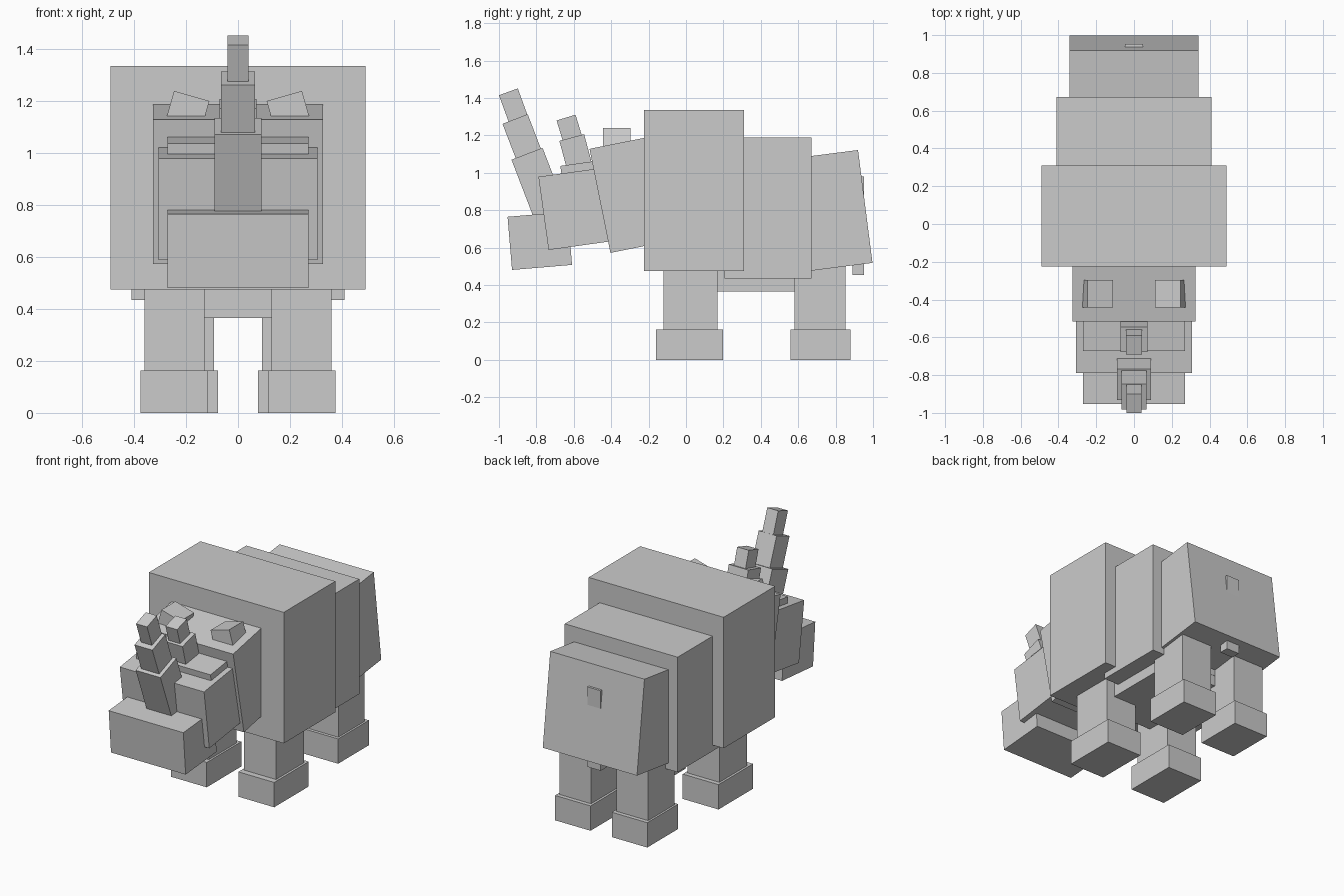
import bpy, math
from mathutils import Matrix, Vector

cube = bpy.data.objects.get("Cube")
if cube:
    bpy.data.objects.remove(cube, do_unlink=True)

grey = bpy.data.materials.new("plain_grey")
grey.use_nodes = True
grey.diffuse_color = (0.6, 0.6, 0.6, 1)
grey.node_tree.nodes["Principled BSDF"].inputs["Base Color"].default_value = (0.6, 0.6, 0.6, 1)


def block(name, centre, size, rot=(0, 0, 0)):
    """Box with its size baked into the mesh."""
    bpy.ops.mesh.primitive_cube_add(size=1, location=centre, rotation=rot)
    ob = bpy.context.object
    ob.name = name
    ob.data.transform(Matrix.Diagonal(Vector((*size, 1))))
    ob.data.materials.append(grey)
    return ob


def span(name, x, y, z):
    """Upright box given by its x, y and z ranges."""
    ranges = (x, y, z)
    return block(name, [(a + b) / 2 for a, b in ranges], [b - a for a, b in ranges])


def tilted(name, half_width, y, z, length, height, degrees):
    """Box pitched about x, placed by its upper front edge."""
    a = math.radians(degrees)
    c, s = math.cos(a), math.sin(a)
    centre = (0, y + c * length / 2 + s * height / 2, z + s * length / 2 - c * height / 2)
    return block(name, centre, (2 * half_width, length, height), (a, 0, 0))


# Body
span("torso", (-0.49, 0.49), (-0.225, 0.31), (0.475, 1.335))
span("rear_body", (-0.41, 0.41), (0.205, 0.672), (0.435, 1.19))
span("belly", (-0.3, 0.3), (0.0, 0.67), (0.365, 0.6))
tilted("rump", 0.342, 0.523, 1.071, 0.40, 0.608, 7.3)
span("tail", (-0.048, 0.048), (0.89, 0.953), (0.455, 0.98))

# Head
tilted("neck", 0.326, -0.516, 1.128, 0.40, 0.567, 11.4)
tilted("head", 0.306, -0.789, 0.979, 0.40, 0.395, 7.9)
tilted("brow_plate", 0.271, -0.672, 1.037, 0.25, 0.10, 7.9)
tilted("snout", 0.271, -0.954, 0.765, 0.322, 0.285, 4.8)

# Horns, from base to tip
tilted("front_horn_base", 0.09, -0.933, 1.07, 0.178, 0.36, 21)
tilted("front_horn_middle", 0.065, -0.981, 1.262, 0.144, 0.24, 21)
tilted("front_horn_tip", 0.04, -1.0, 1.415, 0.107, 0.19, 20)
tilted("rear_horn_base", 0.071, -0.677, 1.171, 0.137, 0.20, 15)
tilted("rear_horn_tip", 0.042, -0.692, 1.28, 0.106, 0.15, 17)

for side, s in (("left", 1), ("right", -1)):
    # Ears lean inward at their inner edge
    tilt = math.radians(16)
    h = 0.14
    block(f"{side}_ear", (s * (0.178 + math.sin(tilt) * h / 2), -0.37, 1.219 - math.cos(tilt) * h / 2),
          (0.141, 0.145, h), (0, -s * tilt, 0))
    # Legs and feet
    for end, leg_x, leg_y, foot_x, foot_y in (
            ("front", (0.128, 0.36), (-0.12, 0.168), (0.115, 0.375), (-0.16, 0.198)),
            ("rear", (0.092, 0.322), (0.58, 0.853), (0.077, 0.335), (0.56, 0.88))):
        span(f"{end}_{side}_leg", sorted(s * v for v in leg_x), leg_y, (0.15, 0.6))
        span(f"{end}_{side}_foot", sorted(s * v for v in foot_x), foot_y, (0, 0.163))
